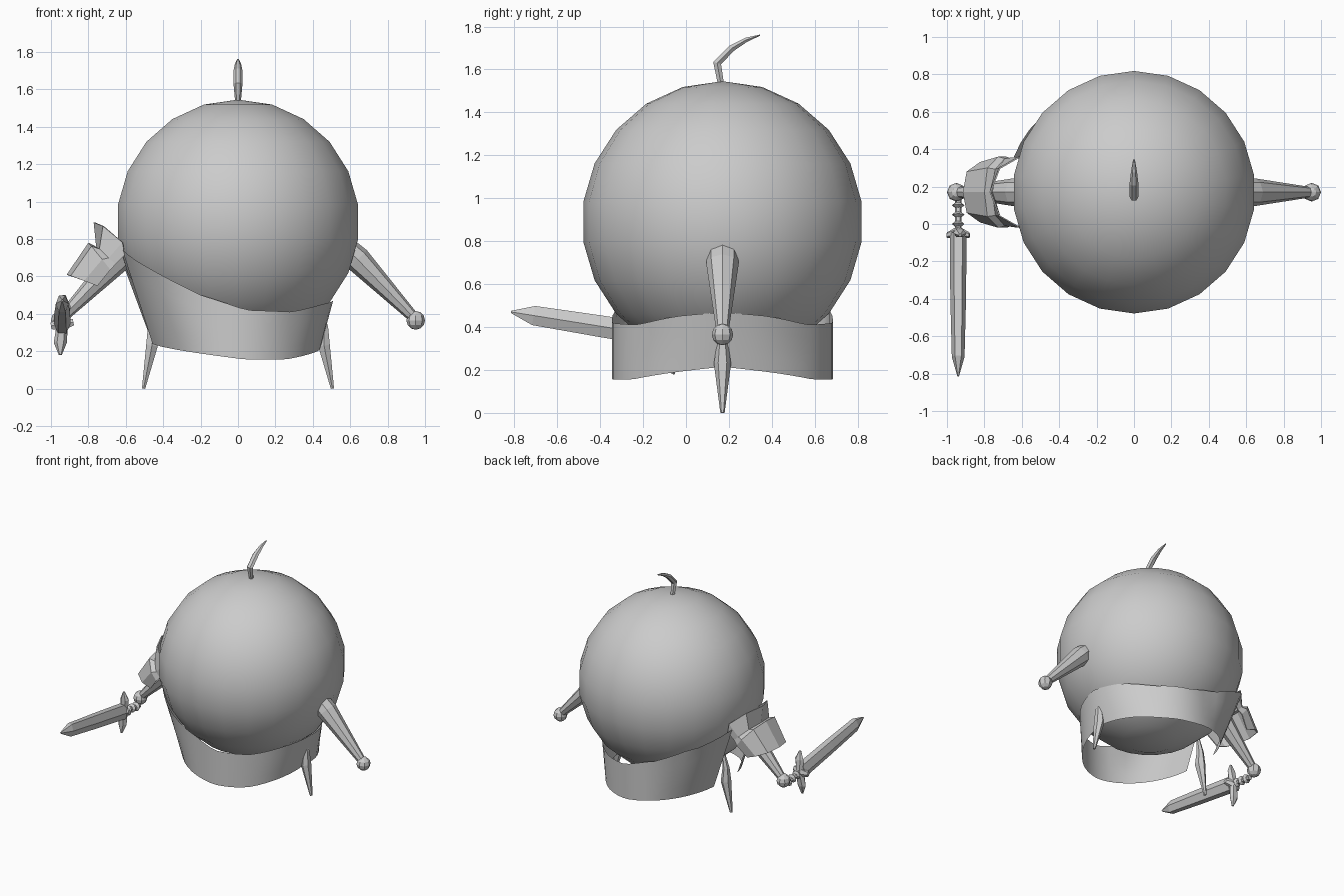
import bpy, bmesh
from math import sin, cos, pi, radians, sqrt
from mathutils import Vector, Matrix

cube = bpy.data.objects.get("Cube")
if cube:
    bpy.data.objects.remove(cube)

GREY = (0.6, 0.6, 0.6, 1)
mat = bpy.data.materials.new("plain grey")
mat.use_nodes = True
mat.diffuse_color = GREY
mat.node_tree.nodes["Principled BSDF"].inputs["Base Color"].default_value = GREY

CY, CZ, R = 0.17, 0.89, 0.655  # body centre and radius


def finish(name, bm, smooth=None):
    bmesh.ops.recalc_face_normals(bm, faces=bm.faces)
    mesh = bpy.data.meshes.new(name)
    bm.to_mesh(mesh)
    bm.free()
    mesh.materials.append(mat)
    ob = bpy.data.objects.new(name, mesh)
    bpy.context.collection.objects.link(ob)
    if smooth:
        bpy.ops.object.select_all(action="DESELECT")
        ob.select_set(True)
        bpy.context.view_layer.objects.active = ob
        bpy.ops.object.shade_smooth_by_angle(angle=radians(smooth))
    return ob


def grid(name, rows, smooth=None, thick=0.0):
    """Open sheet through rows of points."""
    bm = bmesh.new()
    vs = [[bm.verts.new(p) for p in row] for row in rows]
    for a, b in zip(vs, vs[1:]):
        for i in range(len(a) - 1):
            bm.faces.new((a[i], a[i + 1], b[i + 1], b[i]))
    ob = finish(name, bm, smooth)
    if thick:
        mod = ob.modifiers.new("thickness", "SOLIDIFY")
        mod.thickness = thick


def tube(name, path, side, sides=8):
    """Loft of ellipses; path holds (centre, radius along side, other radius)."""
    bm = bmesh.new()
    side = Vector(side)
    pts = [Vector(p[0]) for p in path]
    rings = []
    for i, (c, ra, rb) in enumerate(path):
        t = (pts[min(i + 1, len(pts) - 1)] - pts[max(i - 1, 0)]).normalized()
        other = t.cross(side).normalized()
        rings.append([bm.verts.new(pts[i] + side * ra * cos(2 * pi * k / sides)
                                   + other * rb * sin(2 * pi * k / sides))
                      for k in range(sides)])
    for a, b in zip(rings, rings[1:]):
        for k in range(sides):
            j = (k + 1) % sides
            bm.faces.new((a[k], a[j], b[j], b[k]))
    bm.faces.new(rings[0])
    bm.faces.new(rings[-1])
    finish(name, bm)


def ball(name, centre, radius, seg, rings, smooth=None):
    bm = bmesh.new()
    bmesh.ops.create_uvsphere(bm, u_segments=seg, v_segments=rings, radius=radius,
                              matrix=Matrix.Translation(centre))
    finish(name, bm, smooth)


# Round body
ball("body", (0, CY, CZ), R, 22, 11, 40)

# Curled tuft on top of the head
tube("head_tuft", [((0, 0.165, 1.52), 0.014, 0.016), ((0, 0.145, 1.63), 0.024, 0.022),
                   ((0, 0.215, 1.7), 0.024, 0.018), ((0, 0.28, 1.738), 0.016, 0.012),
                   ((0, 0.345, 1.76), 0.005, 0.003)], (1, 0, 0), 6)

# Arms, hands and legs on both sides
for s, label in ((1, "left"), (-1, "right")):
    tube(label + "_arm", [((s * 0.55, CY, 0.775), 0.075, 0.06), ((s * 0.64, CY, 0.69), 0.075, 0.07),
                          ((s * 0.93, CY, 0.39), 0.03, 0.03)], (0, 1, 0), 8)
    ball(label + "_hand", (s * 0.95, CY, 0.365), 0.05, 8, 6)
    tube(label + "_leg", [((s * 0.505, CY, 0), 0.01, 0.01), ((s * 0.46, CY, 0.23), 0.04, 0.036),
                          ((s * 0.46, CY, 0.33), 0.025, 0.025), ((s * 0.44, CY, 0.43), 0.012, 0.012)],
         (0, 1, 0), 6)


# Wavy waistband, open at the right side and rising towards the opening
def lerp(table, x):
    for (x0, y0), (x1, y1) in zip(table, table[1:]):
        if x <= x1:
            return y0 + (y1 - y0) * (x - x0) / (x1 - x0)
    return table[-1][1]


TOP = [(0, 0.47), (25, 0.45), (50, 0.41), (85, 0.42), (112, 0.5), (140, 0.64), (165, 0.75)]
LOW = [(0, 0.215), (25, 0.19), (55, 0.155), (85, 0.155), (140, 0.215), (165, 0.24)]
band = []
for i in range(45):
    deg = -164 + 328 * i / 44
    a = radians(deg)
    zt, zb = lerp(TOP, abs(deg)), lerp(LOW, abs(deg))
    rx = 0.44 if abs(deg) < 90 else 0.475
    hug = sqrt(R * R - (zt - CZ) ** 2) + 0.006
    flare = 0.025 if deg > 135 else 0
    low = Vector((rx * cos(a), CY + 0.515 * sin(a), zb))
    top = Vector(((max(rx + 0.01, hug) + flare) * cos(a),
                  CY + (max(0.515, hug) + flare) * sin(a), zt))
    band.append([low.lerp(top, k / 4) for k in range(5)])
grid("waistband", band, 40)

# Shoulder guard: arched plate with a flared collar, over the right arm.
# Each column is (sideways, (along the arm, outward) for collar, step, ridge and rim)
along, out = Vector((-0.695, 0, -0.72)), Vector((-0.72, 0, 0.695))
base = Vector((-0.62, CY, 0.70))
half = [(0.19, (-0.02, 0), (0.05, 0), (0.09, 0), (0.2, -0.01)),
        (0.19, (-0.06, 0.055), (0.05, 0.05), (0.08, 0.07), (0.23, 0.06)),
        (0.13, (-0.05, 0.19), (0.05, 0.12), (0.07, 0.16), (0.26, 0.13)),
        (0, (-0.03, 0.24), (0.054, 0.14), (0.067, 0.185), (0.27, 0.15))]
cols = [(-c[0],) + c[1:] for c in half] + half[-2::-1]
guard = []
for y, *profile in cols:
    guard.append([base + along * u + out * n + Vector((0, y * taper, 0))
                  for (u, n), taper in zip(profile, (1, 0.95, 1, 0.85))])
grid("shoulder_guard", guard, None, 0.008)

# Sword: grip with rings, cross guard, faceted blade
X = -0.94


def sword(y):
    return Vector((X, y, 0.348 - 0.16 * (y + 0.05)))


tube("sword_blade", [(sword(-0.05), 0.045, 0.062), (sword(-0.4), 0.042, 0.058),
                     (sword(-0.71), 0.034, 0.052), (sword(-0.815), 0.004, 0.006)], (1, 0, 0), 6)
tube("sword_grip", [(sword(-0.05), 0.018, 0.018), (sword(0.14), 0.018, 0.018)], (1, 0, 0), 6)
for i, y in enumerate((0.0, 0.05, 0.1)):
    tube("grip_ring_%d" % (i + 1), [(sword(y - 0.014), 0.016, 0.016), (sword(y), 0.034, 0.034),
                                    (sword(y + 0.014), 0.016, 0.016)], (1, 0, 0), 8)
tube("guard_upright", [((X - 0.01, -0.06, 0.18), 0.008, 0.008), ((X - 0.01, -0.05, 0.245), 0.035, 0.022),
                       ((X, -0.045, 0.34), 0.03, 0.03), ((X + 0.01, -0.05, 0.44), 0.035, 0.022),
                       ((X + 0.01, -0.06, 0.5), 0.008, 0.008)], (1, 0, 0), 6)
tube("guard_crossbar", [((X - 0.06, -0.06, 0.335), 0.015, 0.02), ((X, -0.04, 0.345), 0.03, 0.04),
                        ((X + 0.06, -0.06, 0.355), 0.015, 0.02)], (0, 1, 0), 6)
